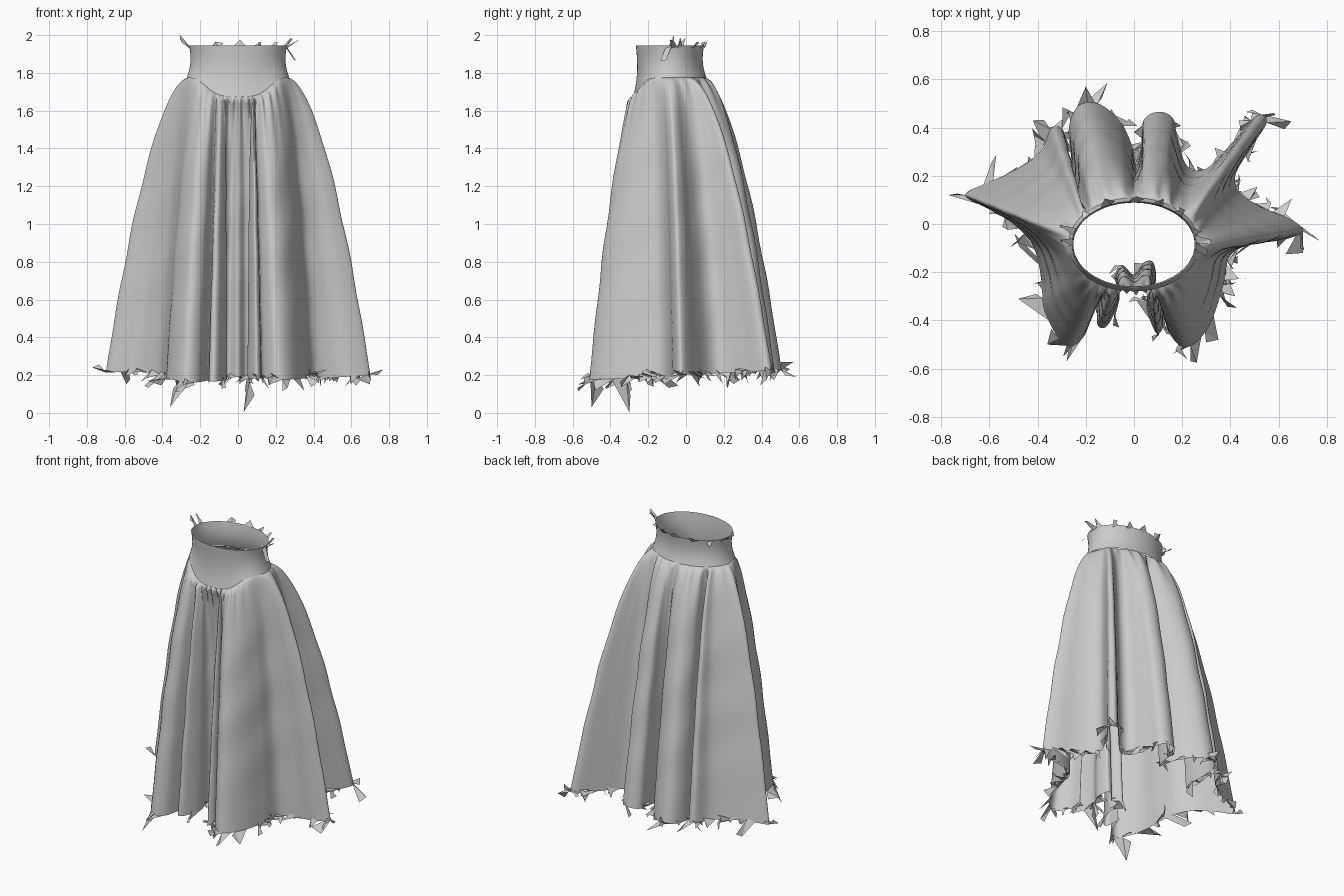
import bpy, math, random
from mathutils import Vector

if "Cube" in bpy.data.objects:
    bpy.data.objects.remove(bpy.data.objects["Cube"])

random.seed(7)
CY, RX, RY = -0.085, 0.258, 0.18      # waist ellipse

# Hem outline seen from above, counter-clockwise from the front centre
HEM = [(0.0, -0.21), (0.04, -0.16), (0.08, -0.16), (0.09, -0.24), (0.05, -0.33), (0.09, -0.45),
       (0.12, -0.43), (0.125, -0.36), (0.14, -0.44), (0.20, -0.51), (0.27, -0.48), (0.33, -0.38),
       (0.37, -0.25), (0.40, -0.13), (0.50, -0.08), (0.62, -0.065), (0.70, -0.03), (0.65, 0.02),
       (0.53, 0.07), (0.44, 0.13), (0.42, 0.20), (0.48, 0.31), (0.55, 0.42), (0.51, 0.45),
       (0.40, 0.33), (0.30, 0.23), (0.22, 0.24), (0.18, 0.36), (0.16, 0.44), (0.10, 0.465),
       (0.04, 0.43), (0.03, 0.33), (0.01, 0.25), (-0.01, 0.33), (-0.06, 0.43), (-0.15, 0.50),
       (-0.23, 0.49), (-0.27, 0.40), (-0.26, 0.26), (-0.27, 0.17), (-0.30, 0.25), (-0.29, 0.38),
       (-0.34, 0.40), (-0.39, 0.30), (-0.50, 0.22), (-0.61, 0.17), (-0.70, 0.12), (-0.60, 0.06),
       (-0.50, 0.0), (-0.42, -0.09), (-0.385, -0.22), (-0.37, -0.36), (-0.29, -0.50), (-0.21, -0.47),
       (-0.16, -0.34), (-0.15, -0.42), (-0.11, -0.42), (-0.06, -0.31), (-0.08, -0.22), (-0.05, -0.17)]


def closed_spline(pts, sub):
    out, n = [], len(pts)
    for i in range(n):
        a, b, c, d = (Vector(pts[(i + k) % n]) for k in (-1, 0, 1, 2))
        for s in range(sub):
            t = s / sub
            out.append(0.5 * (2 * b + (c - a) * t + (2 * a - 5 * b + 4 * c - d) * t * t
                              + (3 * b - a - 3 * c + d) * t ** 3))
    return out


def mesh_object(name, verts, faces, smooth=True):
    me = bpy.data.meshes.new(name)
    me.from_pydata(verts, [], faces)
    me.update()
    for p in me.polygons:
        p.use_smooth = smooth
    ob = bpy.data.objects.new(name, me)
    bpy.context.collection.objects.link(ob)
    return ob


def sheet(name, rows):
    """Closed rings, listed from top to bottom, joined by quads facing outward."""
    n = len(rows[0])
    faces = [(r * n + i, (r + 1) * n + i, (r + 1) * n + (i + 1) % n, r * n + (i + 1) % n)
             for r in range(len(rows) - 1) for i in range(n)]
    return mesh_object(name, [v for row in rows for v in row], faces)


hem = closed_spline(HEM, 8)
N = len(hem)

# Waist angle for every hem point: smoothed, steadily increasing direction
raw, prev = [], -math.pi / 2
for p in hem:
    a = math.atan2(p.y - 0.02, p.x)
    while a < prev - math.pi:
        a += math.tau
    while a > prev + math.pi:
        a -= math.tau
    raw.append(a)
    prev = a
W = 22
ext = [a - math.tau for a in raw] + raw + [a + math.tau for a in raw]
angle = [sum(ext[N + i + k] for k in range(-W, W + 1)) / (2 * W + 1) for i in range(N)]
for i in range(1, N):
    angle[i] = max(angle[i], angle[i - 1] + 0.001)


def frontness(a):
    """1 at the front centre, fading to the sides."""
    return math.exp(-(math.cos(a) * RX / 0.17) ** 4) if math.sin(a) < 0 else 0.0


def waist(a, grow=0.0):
    return Vector(((RX + grow) * math.cos(a), CY + (RY + grow) * math.sin(a)))


def seam_z(a):
    return 1.775 - 0.1 * frontness(a)


def hem_z(p):
    return 0.205 + 0.07 * p.y + 0.01 * math.sin(9 * p.x)


# Waistband with the yoke dipping at the front
band = []
for r in range(11):
    t = r / 10
    row = []
    for a in angle:
        w = waist(a, -0.008 * math.sin(math.pi * t) + 0.014 * t ** 3)
        row.append((w.x, w.y, 1.945 + (seam_z(a) - 1.945) * t))
    band.append(row)
sheet("waistband", band)

# Skirt: gathers at the seam opening into deep folds at the hem
ROWS = 46
skirt = []
for r in range(ROWS + 1):
    u = (r / ROWS) ** 1.5
    f = u ** 0.56
    row = []
    for a, p in zip(angle, hem):
        top = waist(a, 0.006)
        q = top.lerp(p, f)
        fr = frontness(a)
        bk = max(0.0, math.sin(a) + 0.3)
        puff = min(1, u / 0.015) * math.exp(-u / 0.09)
        d = puff * (fr * (0.022 + 0.013 * math.sin(top.x * 190)) + 0.007 * bk * math.sin(a * 26))
        d += 0.003 * math.sin(u * 24 + a * 5) * math.sin(math.pi * u)
        q += Vector((math.cos(a), math.sin(a))) * d
        row.append((q.x, q.y, seam_z(a) + (hem_z(p) - seam_z(a)) * u))
    skirt.append(row)
sheet("gathered_skirt", skirt)

# Ragged scraps along an edge: folded pairs of flat triangles
verts, faces = [], []


def scrap(base, along, tip, side):
    k = len(verts)
    verts.extend([base, along, tip, side])
    faces.extend([(k, k + 1, k + 2), (k, k + 2, k + 3)])


def rnd(s):
    return Vector([random.uniform(-s, s) for _ in range(3)])


def hem_point(i):
    p = hem[i % N]
    return Vector((p.x, p.y, hem_z(p)))


for n in range(105):
    i = random.randrange(N)
    b = hem_point(i)
    c = hem_point(i + random.randint(2, 5))
    out = (c - b).cross(Vector((0, 0, 1))).normalized()
    s = random.choice((0.03, 0.045, 0.06))
    tip = b + out * random.uniform(-0.2, 0.9) * s + rnd(s) + Vector((0, 0, -0.25 * s))
    scrap(b + Vector((0, 0, 0.02)), c, tip, tip + rnd(s * 0.9))

# Largest scraps, which reach the outer limits
for tip in [(0.77, -0.07, 0.23), (-0.77, 0.12, 0.24), (0.58, 0.46, 0.27), (-0.11, 0.585, 0.19),
            (0.26, -0.575, 0.13), (0.03, -0.30, 0.005), (-0.36, -0.50, 0.03), (-0.48, -0.31, 0.17),
            (0.35, -0.48, 0.12), (-0.42, 0.43, 0.27), (0.42, -0.3, 0.2), (-0.2, 0.57, 0.27),
            (-0.28, -0.57, 0.15), (0.7, -0.12, 0.15)]:
    tip = Vector(tip)
    i = min(range(N), key=lambda j: (hem_point(j) - tip).length)
    scrap(hem_point(i), hem_point(i + 5), tip, tip.lerp(hem_point(i - 3), 0.5) + rnd(0.04))
mesh_object("ragged_hem", verts, faces, False)

# Torn scraps around the back of the waistband
verts, faces = [], []
for deg, out, up in [(-8, 0.05, -0.08), (2, 0.06, 0.025), (12, 0.03, 0.04), (40, 0.03, 0.02),
                     (62, 0.03, 0.02), (85, 0.02, 0.03), (112, 0.03, 0.02), (135, 0.03, -0.03),
                     (158, 0.07, 0.04), (172, 0.05, 0.055)]:
    a = math.radians(deg)
    p, q = waist(a), waist(a + 0.18)
    tip = waist(a + 0.05, out)
    base = Vector((p.x, p.y, 1.93))
    end = Vector((tip.x, tip.y, 1.945 + up))
    scrap(base, Vector((q.x, q.y, 1.94)), end, end.lerp(base, 0.4) + rnd(0.035))
mesh_object("torn_waist_edge", verts, faces, False)
